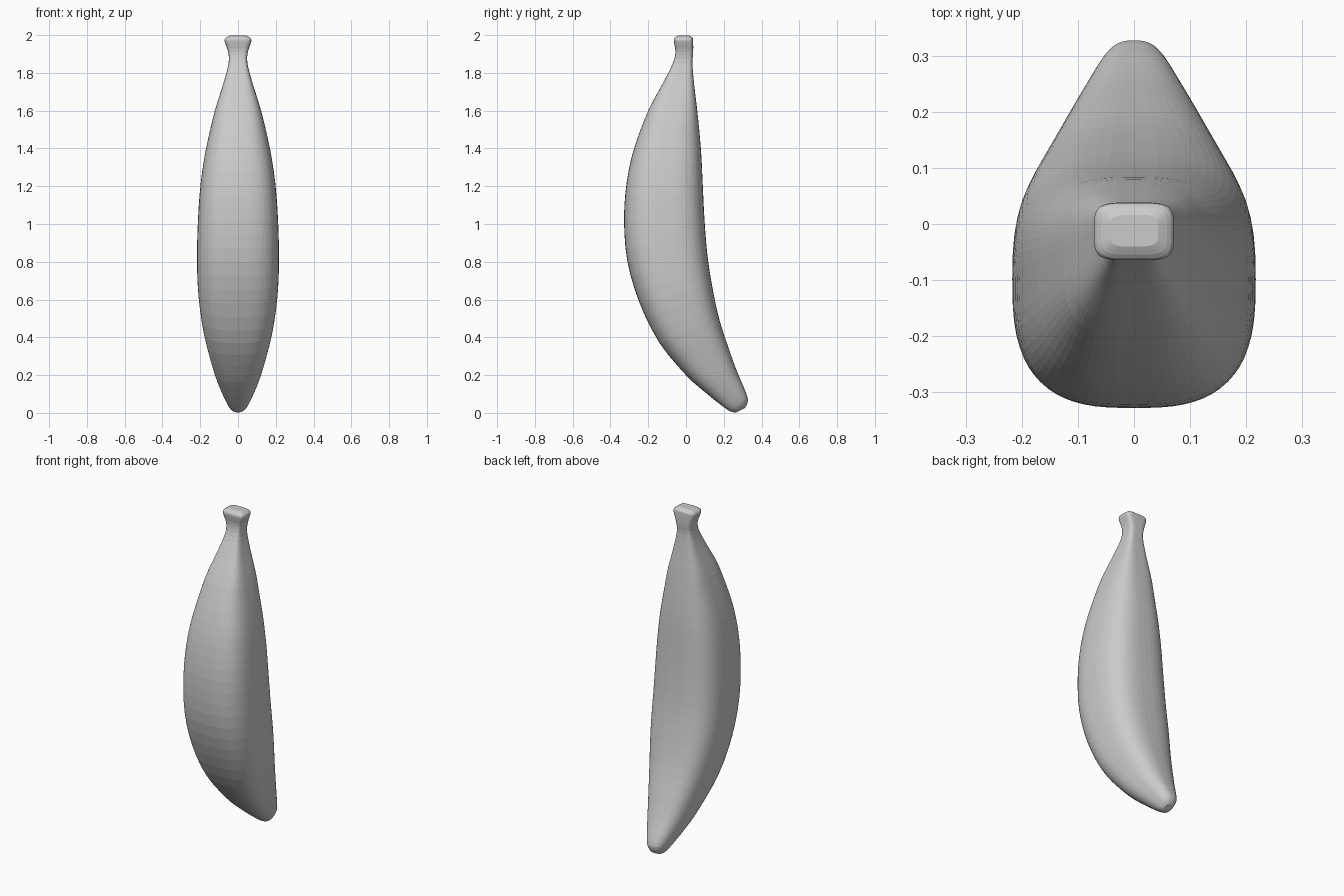
import bpy, bmesh, math

if "Cube" in bpy.data.objects:
    bpy.data.objects.remove(bpy.data.objects["Cube"])

# Control sections, tip to stem: front y, front z, back y, back z, half width
SECTIONS = [
    (.265, .002, .31, .024, .02), (.235, .008, .325, .052, .042), (.19, .038, .322, .095, .064),
    (.10, .11, .27, .22, .105), (0, .2, .23, .33, .138), (-.14, .37, .175, .5, .182),
    (-.245, .58, .137, .68, .210), (-.31, .80, .113, .84, .217), (-.328, 1.02, .098, 1.02, .212),
    (-.314, 1.22, .089, 1.20, .198), (-.275, 1.4, .08, 1.38, .171), (-.2, 1.6, .062, 1.58, .125),
    (-.12, 1.75, .043, 1.74, .077), (-.07, 1.85, .034, 1.85, .05), (-.056, 1.91, .038, 1.91, .052),
    (-.064, 1.965, .038, 1.965, .07), (-.061, 1.985, .035, 1.985, .066),
    (-.04, 1.998, .016, 1.998, .043),
]
SIDES = 64
STEPS = 3


def spline(a, b, c, d, t):
    """Catmull-Rom blend of four sections."""
    return [0.5 * (2*q + (r - p)*t + (2*p - 5*q + 4*r - s)*t*t + (3*q - p - 3*r + s)*t**3)
            for p, q, r, s in zip(a, b, c, d)]


def power(v, e):
    return math.copysign(abs(v) ** e, v)


def ring(bm, section):
    """Rounded-square section, squarer towards the stem."""
    fy, fz, by, bz, w = section
    z = (fz + bz) / 2
    n = 2.4 + 0.45 * min(1, z / 0.5) + 1.6 * max(0, min(1, (z - 1.5) / 0.4))
    verts = []
    for i in range(SIDES):
        a = 2 * math.pi * i / SIDES
        u, v = power(math.cos(a), 2 / n), power(math.sin(a), 2 / n)
        verts.append(bm.verts.new((w * u, (fy + by) / 2 + v * (by - fy) / 2,
                                   z + v * (bz - fz) / 2)))
    return verts


# Banana body with stem, lofted through the sections
bm = bmesh.new()
pts = [SECTIONS[0]] + SECTIONS + [SECTIONS[-1]]
rings = []
for k in range(len(SECTIONS) - 1):
    for j in range(STEPS):
        rings.append(ring(bm, spline(*pts[k:k + 4], j / STEPS)))
rings.append(ring(bm, SECTIONS[-1]))
for lo, hi in zip(rings, rings[1:]):
    for i in range(SIDES):
        j = (i + 1) % SIDES
        bm.faces.new((lo[i], lo[j], hi[j], hi[i]))
bm.faces.new(rings[0][::-1])
bm.faces.new(rings[-1])
bmesh.ops.recalc_face_normals(bm, faces=bm.faces)
mesh = bpy.data.meshes.new("banana")
bm.to_mesh(mesh)
bm.free()
banana = bpy.data.objects.new("banana", mesh)
bpy.context.collection.objects.link(banana)
